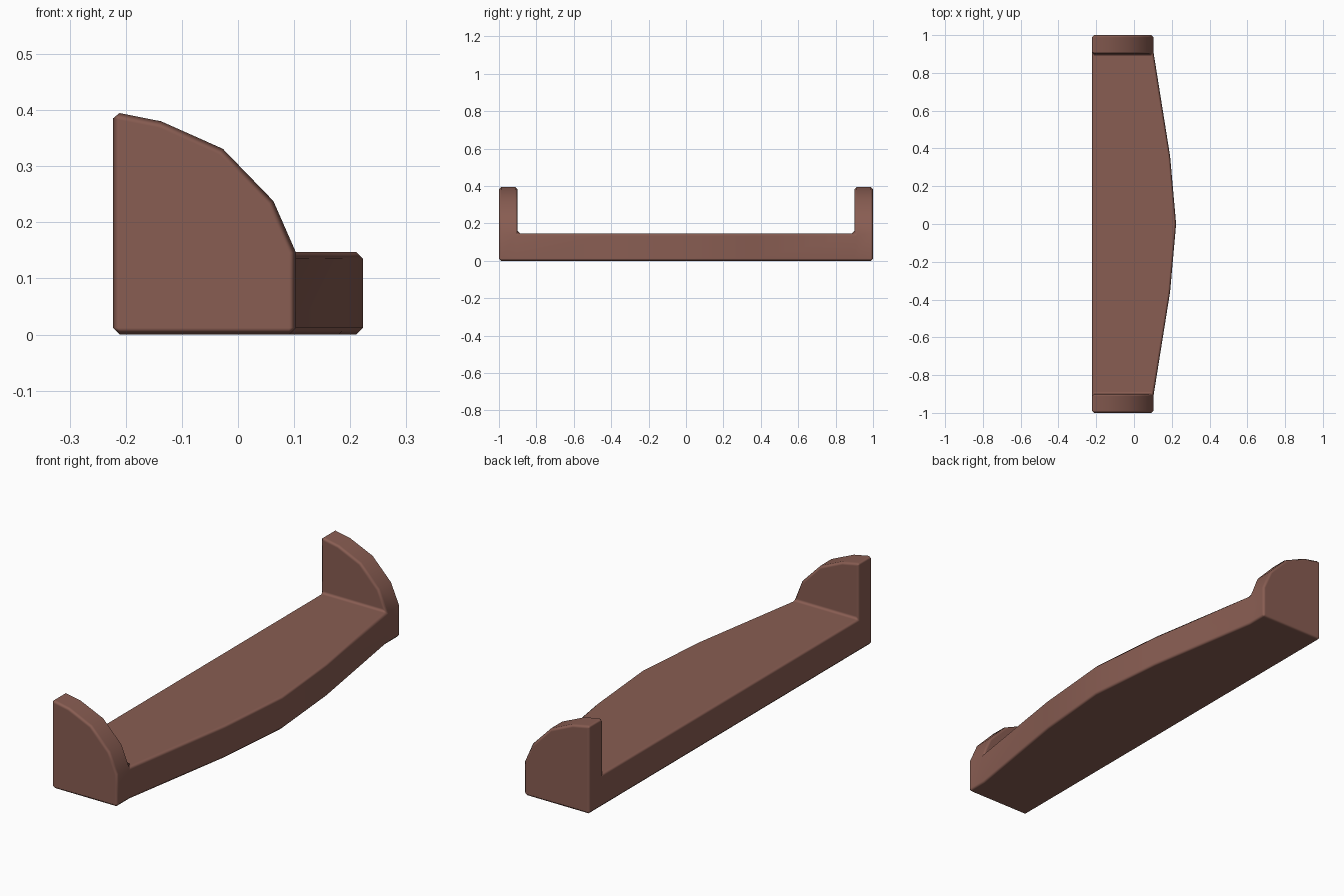
import bpy, bmesh, math

if "Cube" in bpy.data.objects:
    bpy.data.objects.remove(bpy.data.objects["Cube"])

BACK, FRONT, TOP = -0.223, 0.103, 0.147
# curved upper edge of the end panels (x, z), front to back
ARC = [(0.063, 0.238), (-0.027, 0.331), (-0.137, 0.380), (BACK, 0.397)]
# board stations along y with the bowed front edge
STATIONS = [(-1, FRONT), (-0.9, FRONT), (-0.36, 0.191), (0, 0.223),
            (0.36, 0.191), (0.9, FRONT), (1, FRONT)]

bm = bmesh.new()


def ring(y, pts):
    return [bm.verts.new((x, y, z)) for x, z in pts]


def bridge(a, b, edges):
    for i in edges:
        j = (i + 1) % len(a)
        bm.faces.new((a[i], a[j], b[j], b[i]))


# board: rings of back-bottom, front-bottom, front-top, back-top
rings = [ring(y, [(BACK, 0), (x, 0), (x, TOP), (BACK, TOP)]) for y, x in STATIONS]
for n in range(6):
    bridge(rings[n], rings[n + 1], (0, 1, 3) if n in (0, 5) else range(4))
bm.faces.new(rings[0])
bm.faces.new(rings[-1])

# end panels rising from the board
for outer, inner in ((0, 1), (6, 5)):
    loops = []
    for k in (outer, inner):
        r = rings[k]
        loops.append([r[2]] + ring(STATIONS[k][0], ARC) + [r[3]])
        bm.faces.new(loops[-1])
    bridge(loops[0], loops[1], range(5))

bmesh.ops.recalc_face_normals(bm, faces=bm.faces)
bmesh.ops.dissolve_limit(bm, angle_limit=math.radians(1), verts=bm.verts, edges=bm.edges)
for f in bm.faces:
    f.smooth = True
mesh = bpy.data.meshes.new("wall_shelf")
bm.to_mesh(mesh)
bm.free()
shelf = bpy.data.objects.new("wall_shelf", mesh)
bpy.context.collection.objects.link(shelf)

# softened edges
bevel = shelf.modifiers.new("soft_edges", "BEVEL")
bevel.width = 0.012
bevel.segments = 1
bevel.limit_method = 'ANGLE'
bevel.angle_limit = math.radians(30)
bevel.harden_normals = True

# brown wood
wood = bpy.data.materials.new("brown_wood")
wood.diffuse_color = (0.25, 0.11, 0.085, 1)
wood.use_nodes = True
wood.node_tree.nodes["Principled BSDF"].inputs["Base Color"].default_value = wood.diffuse_color
mesh.materials.append(wood)
